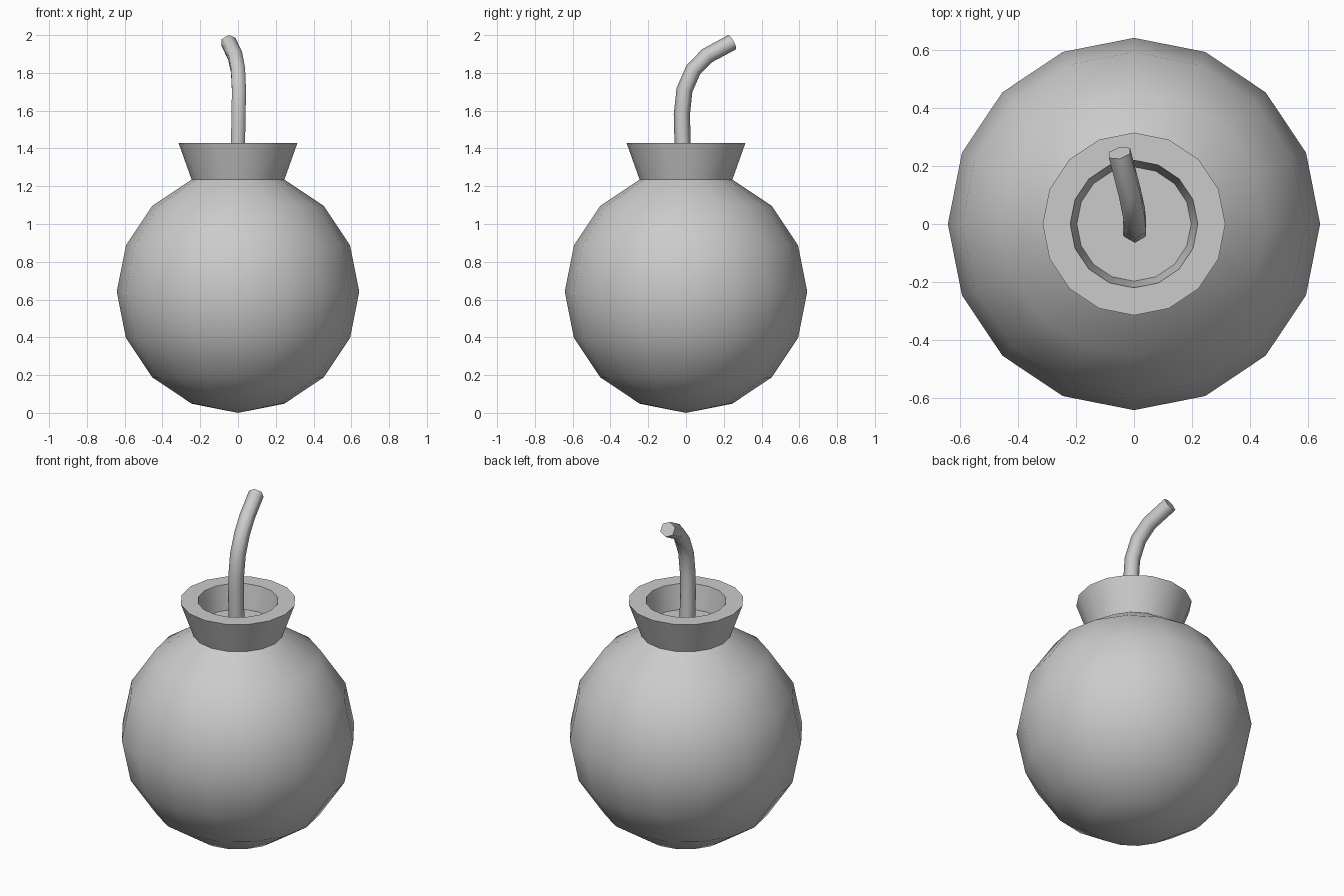
import bpy, bmesh
from math import sin, cos, pi
from mathutils import Vector

if "Cube" in bpy.data.objects:
    bpy.data.objects.remove(bpy.data.objects["Cube"])


def finish(bm, name, angle):
    bmesh.ops.remove_doubles(bm, verts=bm.verts, dist=1e-5)
    bmesh.ops.recalc_face_normals(bm, faces=bm.faces)
    me = bpy.data.meshes.new(name)
    bm.to_mesh(me)
    bm.free()
    ob = bpy.data.objects.new(name, me)
    bpy.context.collection.objects.link(ob)
    bpy.ops.object.select_all(action='DESELECT')
    ob.select_set(True)
    bpy.context.view_layer.objects.active = ob
    bpy.ops.object.shade_smooth_by_angle(angle=angle)
    return ob


def bridge(bm, rings):
    for a, b in zip(rings, rings[1:]):
        n = len(a)
        for i in range(n):
            j = (i + 1) % n
            bm.faces.new((a[i], a[j], b[j], b[i]))


# Body: 16-sided ball whose top ring flares into a hollow collar
R, SEG = 0.642, 16
ball = [(R * sin(k * pi / 8), R - R * cos(k * pi / 8)) for k in range(1, 8)]
collar = [(0.315, 1.43), (0.22, 1.43), (0.197, 1.285)]
bm = bmesh.new()
rings = [[bm.verts.new((r * cos(2 * pi * i / SEG), r * sin(2 * pi * i / SEG), z))
          for i in range(SEG)] for r, z in ball + collar]
bridge(bm, rings)
pole = bm.verts.new((0, 0, 0))
for i in range(SEG):
    bm.faces.new((pole, rings[0][(i + 1) % SEG], rings[0][i]))
bm.faces.new(rings[-1])  # collar floor
finish(bm, "bomb_body", pi / 6)

# Fuse: six-sided tube swept along a bending path
path = [Vector(p) for p in [
    (0, -0.01, 1.27), (0, -0.018, 1.43), (0.003, -0.022, 1.58),
    (0.005, -0.008, 1.71), (0.0, 0.038, 1.815), (-0.015, 0.11, 1.89),
    (-0.05, 0.245, 1.963)]]
bm = bmesh.new()
rings = []
for k, p in enumerate(path):
    t = (path[min(k + 1, len(path) - 1)] - path[max(k - 1, 0)]).normalized()
    side = (Vector((1, 0, 0)) - t * t.x).normalized()
    up = side.cross(t)
    rings.append([bm.verts.new(p + 0.043 * (up * cos(i * pi / 3) + side * sin(i * pi / 3)))
                  for i in range(6)])
bridge(bm, rings)
bm.faces.new(rings[0])
bm.faces.new(rings[-1])
finish(bm, "fuse", 1.1)
